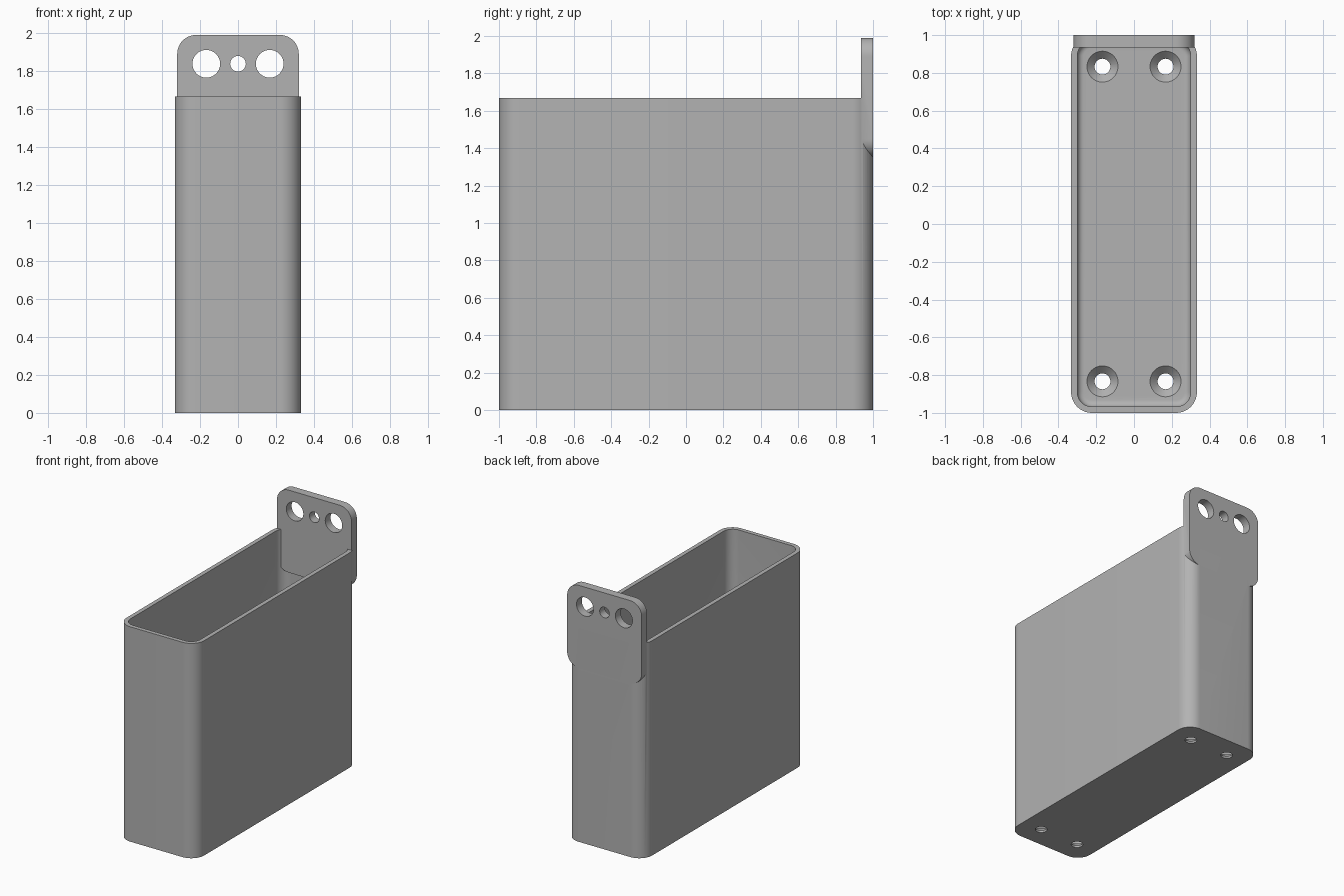
import bpy, bmesh, math
from mathutils import Matrix, Vector

if "Cube" in bpy.data.objects:
    bpy.data.objects.remove(bpy.data.objects["Cube"], do_unlink=True)

grey = bpy.data.materials.new("plain grey")
grey.use_nodes = True
colour = (0.45, 0.45, 0.45, 1)
grey.diffuse_color = colour
grey.node_tree.nodes["Principled BSDF"].inputs["Base Color"].default_value = colour

WALL, FLOOR = 0.033, 0.055
HALF_X, HEIGHT, RADIUS = 0.333, 1.667, 0.11
PLATE_Z, PLATE_FRONT = 1.67, 0.935


def finish(bm, name):
    bmesh.ops.recalc_face_normals(bm, faces=bm.faces)
    mesh = bpy.data.meshes.new(name)
    bm.to_mesh(mesh)
    bm.free()
    mesh.materials.append(grey)
    obj = bpy.data.objects.new(name, mesh)
    bpy.context.collection.objects.link(obj)
    return obj


def rounded_prism(name, half_w, half_h, radius, low, high, matrix=Matrix(), fillet=0, steps=12):
    """Rounded rectangle extruded from low to high, optionally filleted at its base."""
    bm = bmesh.new()
    ring = []
    for quarter, (sx, sy) in enumerate([(1, 1), (-1, 1), (-1, -1), (1, -1)]):
        for i in range(steps + 1):
            a = math.pi / 2 * (quarter + i / steps)
            ring.append(bm.verts.new((sx * (half_w - radius) + radius * math.cos(a),
                                      sy * (half_h - radius) + radius * math.sin(a), low)))
    base = bm.faces.new(ring)
    top = bmesh.ops.extrude_face_region(bm, geom=[base], use_keep_orig=True)["geom"]
    bmesh.ops.translate(bm, vec=(0, 0, high - low),
                        verts=[v for v in top if isinstance(v, bmesh.types.BMVert)])
    if fillet:
        edges = [e for e in bm.edges if all(abs(v.co.z - low) < 1e-5 for v in e.verts)]
        bmesh.ops.bevel(bm, geom=edges, offset=fillet, segments=6, profile=0.5,
                        affect='EDGES', clamp_overlap=True)
    bm.transform(matrix)
    return finish(bm, name)


def cone(name, r_low, r_high, depth, matrix):
    bm = bmesh.new()
    bmesh.ops.create_cone(bm, cap_ends=True, segments=40, radius1=r_low,
                          radius2=r_high, depth=depth, matrix=matrix)
    return finish(bm, name)


def combine(target, other, operation):
    mod = target.modifiers.new("combine", 'BOOLEAN')
    mod.operation, mod.solver, mod.object = operation, 'EXACT', other
    bpy.ops.object.select_all(action='DESELECT')
    bpy.context.view_layer.objects.active = target
    target.select_set(True)
    bpy.ops.object.modifier_apply(modifier=mod.name)
    bpy.data.objects.remove(other, do_unlink=True)


# Open bin with a filleted inner floor
holder = rounded_prism("wall_mounted_bin", HALF_X, 1, RADIUS, 0, HEIGHT)
cavity = rounded_prism("cavity_cutter", HALF_X - WALL, 1 - WALL, RADIUS - WALL,
                       FLOOR, HEIGHT + 0.2, fillet=0.035)
combine(holder, cavity, 'DIFFERENCE')

# Rounded mounting plate flush with the back
upright = Matrix.Translation((0, 0, PLATE_Z)) @ Matrix.Rotation(math.pi / 2, 4, 'X')
plate = rounded_prism("mounting_plate", 0.32, 0.32, 0.1, -1, -PLATE_FRONT, upright)
combine(holder, plate, 'UNION')

# Three holes across the plate
for x, radius in [(-0.167, 0.073), (0, 0.041), (0.167, 0.073)]:
    place = Matrix.Translation((x, 0.97, 1.838)) @ Matrix.Rotation(math.pi / 2, 4, 'X')
    combine(holder, cone("plate_hole_cutter", radius, radius, 0.2, place), 'DIFFERENCE')

# Four countersunk screw holes in the floor
for x in (-0.167, 0.167):
    for y in (-0.833, 0.833):
        shaft = Matrix.Translation((x, y, 0.02))
        combine(holder, cone("shaft_cutter", 0.042, 0.042, 0.2, shaft), 'DIFFERENCE')
        sink = Matrix.Translation((x, y, FLOOR - 0.015))
        combine(holder, cone("countersink_cutter", 0.042, 0.092, 0.05, sink), 'DIFFERENCE')

bpy.ops.object.select_all(action='DESELECT')
holder.select_set(True)
bpy.context.view_layer.objects.active = holder
bpy.ops.object.shade_smooth_by_angle(angle=math.radians(30))
